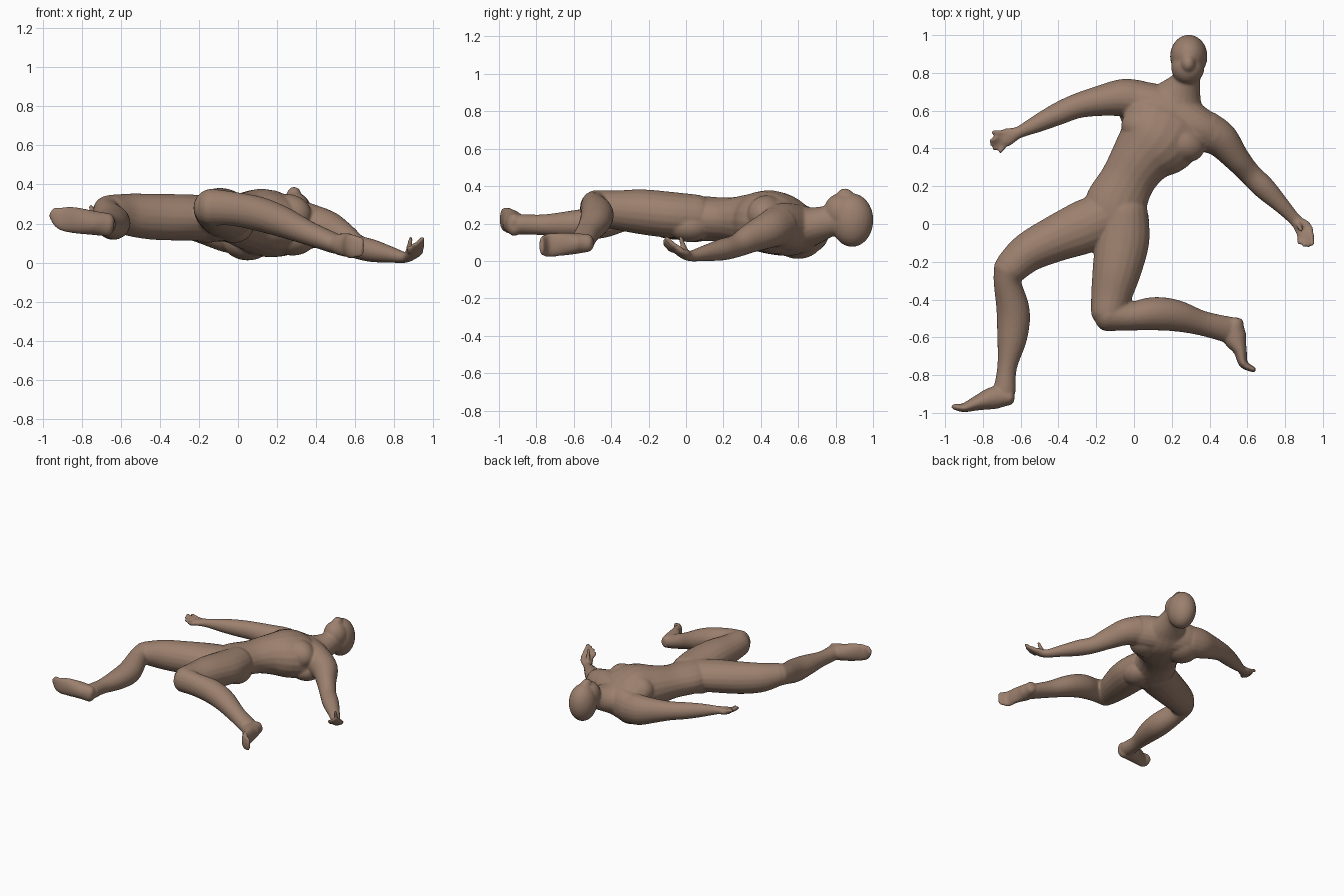
import bpy, bmesh, math
from mathutils import Vector, Matrix

bm = bmesh.new()
UP = Vector((0, 0, 1))
SIDES = 20


def spline(a, b, c, d, t):
    return 0.5 * (2 * b + (c - a) * t + (2 * a - 5 * b + 4 * c - d) * t * t
                  + (3 * b - a - 3 * c + d) * t ** 3)


def loft(rows, steps=5):
    """Round-ended limb through (x, y, z, half width, half height) sections."""
    pts = []
    for i in range(len(rows) - 1):
        quad = [rows[max(i - 1, 0)], rows[i], rows[i + 1], rows[min(i + 2, len(rows) - 1)]]
        for s in range(steps):
            pts.append([spline(*col, s / steps) for col in zip(*quad)])
    pts.append(list(rows[-1]))
    pos = [Vector(p[:3]) for p in pts]
    rings = []

    def ring(c, t, w, h):
        s = t.cross(UP).normalized()
        u = s.cross(t).normalized()
        rings.append([bm.verts.new(c + s * w * math.cos(a) + u * h * math.sin(a))
                      for a in (2 * math.pi * k / SIDES for k in range(SIDES))])

    n = len(pts)
    dome = [(0.95, 0.3), (0.8, 0.6), (0.5, 0.87)]
    for i, p in enumerate(pts):
        t = (pos[min(i + 1, n - 1)] - pos[max(i - 1, 0)]).normalized()
        w, h = p[3:]
        r = min(w, h) * 0.8
        if i == 0:
            for k, o in reversed(dome):
                ring(pos[i] - t * r * o, t, w * k, h * k)
        ring(pos[i], t, w, h)
        if i == n - 1:
            for k, o in dome:
                ring(pos[i] + t * r * o, t, w * k, h * k)
    for a, b in zip(rings, rings[1:]):
        for k in range(SIDES):
            m = (k + 1) % SIDES
            bm.faces.new((a[k], a[m], b[m], b[k]))
    bm.faces.new(rings[0][::-1])
    bm.faces.new(rings[-1])


def blob(c, r, turn=0, tilt=0):
    m = (Matrix.Translation(c) @ Matrix.Rotation(math.radians(turn), 4, 'Z')
         @ Matrix.Rotation(math.radians(tilt), 4, 'X') @ Matrix.Diagonal((*r, 1)))
    bmesh.ops.create_uvsphere(bm, u_segments=24, v_segments=16, radius=1, matrix=m)


def fingers(base, tips, r=0.0145):
    for b, t in zip(base, tips):
        b, t = Vector(b), Vector(t)
        m = b.lerp(t, 0.5) - UP * 0.006
        loft([(*b, r, r), (*m, r, r), (*t, r * 0.8, r * 0.8)], 3)


# torso from pelvis to neck
loft([(-.11, -.01, .23, .13, .115), (-.10, .09, .23, .165, .12), (-.035, .23, .225, .145, .118),
      (.04, .35, .22, .165, .145), (.125, .45, .212, .22, .17), (.185, .57, .18, .235, .15),
      (.235, .67, .19, .14, .105), (.275, .76, .215, .078, .085), (.285, .82, .225, .075, .085)])
# shoulder yoke, chest, shoulder blades and seat muscles
loft([(-.02, .665, .165, .095, .11), (.1, .64, .17, .105, .125), (.22, .58, .18, .12, .13),
      (.34, .51, .19, .11, .125), (.42, .47, .19, .095, .1)])
blob((.05, .51, .25), (.12, .1, .1), -22)
blob((.25, .43, .25), (.13, .1, .105), -22)
blob((.05, .6, .115), (.13, .13, .1), -22)
blob((.28, .47, .13), (.12, .12, .09), -22)
blob((-.16, .05, .19), (.11, .12, .085))
blob((-.02, .02, .19), (.10, .12, .085))

# head, jaw and nose
blob((.29, .888, .222), (.099, .114, .143))
blob((.285, .83, .265), (.088, .093, .1), 0, 15)
blob((.287, .85, .34), (.04, .05, .052))

# bent leg towards +x: thigh, shin, foot on its side
loft([(-.05, .06, .24, .125, .118), (-.06, -.08, .25, .142, .123), (-.09, -.24, .267, .13, .12),
      (-.12, -.38, .277, .108, .104), (-.135, -.47, .287, .094, .096)])
loft([(-.14, -.48, .287, .088, .096), (-.03, -.49, .28, .075, .087), (.1, -.475, .255, .088, .088),
      (.22, -.485, .215, .084, .08), (.36, -.525, .155, .066, .062), (.5, -.56, .1, .07, .052)])
loft([(.54, -.525, .1, .042, .048), (.53, -.59, .097, .066, .056), (.562, -.67, .093, .036, .062),
      (.58, -.74, .088, .024, .063), (.635, -.772, .085, .014, .05)])

# trailing leg towards -x: thigh, shin, foot on its side
loft([(-.12, .05, .23, .13, .115), (-.25, -.01, .235, .142, .118), (-.42, -.08, .238, .122, .118),
      (-.56, -.15, .25, .105, .108), (-.65, -.23, .268, .09, .085)])
loft([(-.66, -.235, .268, .083, .082), (-.67, -.31, .25, .073, .078), (-.64, -.46, .21, .088, .086),
      (-.645, -.6, .2, .08, .075), (-.672, -.76, .197, .052, .056), (-.685, -.88, .2, .06, .055)])
loft([(-.665, -.918, .197, .043, .06), (-.74, -.92, .207, .06, .062), (-.83, -.948, .22, .04, .067),
      (-.9, -.972, .232, .024, .062), (-.948, -.968, .26, .016, .032)])

# arm towards +x with hand
loft([(.38, .49, .19, .11, .11), (.46, .445, .17, .095, .098), (.54, .35, .128, .071, .08),
      (.61, .27, .085, .06, .062), (.69, .19, .064, .06, .058), (.78, .1, .045, .044, .042),
      (.855, .02, .03, .034, .028), (.893, -.02, .046, .047, .023), (.908, -.048, .062, .047, .018)])
fingers([(.935, -.03, .066), (.918, -.045, .069), (.9, -.058, .067), (.882, -.06, .06), (.87, .0, .055)],
        [(.943, -.106, .128), (.923, -.116, .11), (.9, -.114, .095), (.875, -.1, .08), (.885, -.03, .13)])

# arm towards -x with hand
loft([(.03, .655, .16, .105, .118), (-.06, .668, .17, .1, .113), (-.18, .652, .19, .081, .09),
      (-.3, .625, .21, .066, .07), (-.4, .584, .222, .06, .063), (-.51, .532, .235, .047, .05),
      (-.61, .485, .245, .032, .032), (-.66, .465, .248, .046, .025), (-.695, .448, .25, .047, .021)])
fingers([(-.7, .468, .254), (-.7, .45, .252), (-.7, .435, .248), (-.685, .42, .245), (-.63, .48, .255)],
        [(-.757, .44, .29), (-.754, .42, .278), (-.738, .398, .267), (-.708, .385, .262), (-.745, .485, .275)])

bmesh.ops.recalc_face_normals(bm, faces=bm.faces)
mesh = bpy.data.meshes.new("body")
bm.to_mesh(mesh)
bm.free()
mesh.transform(Matrix.Translation((0, 0, -0.004)))
body = bpy.data.objects.new("body", mesh)
bpy.context.collection.objects.link(body)

# skin
skin = bpy.data.materials.new("skin")
skin.diffuse_color = (.33, .215, .155, 1)
mesh.materials.append(skin)

# fuse parts into one smooth surface
fuse = body.modifiers.new("fuse", 'REMESH')
fuse.mode = 'VOXEL'
fuse.voxel_size = 0.008
fuse.use_smooth_shade = True
soft = body.modifiers.new("soften", 'SMOOTH')
soft.factor = 0.5
soft.iterations = 6
